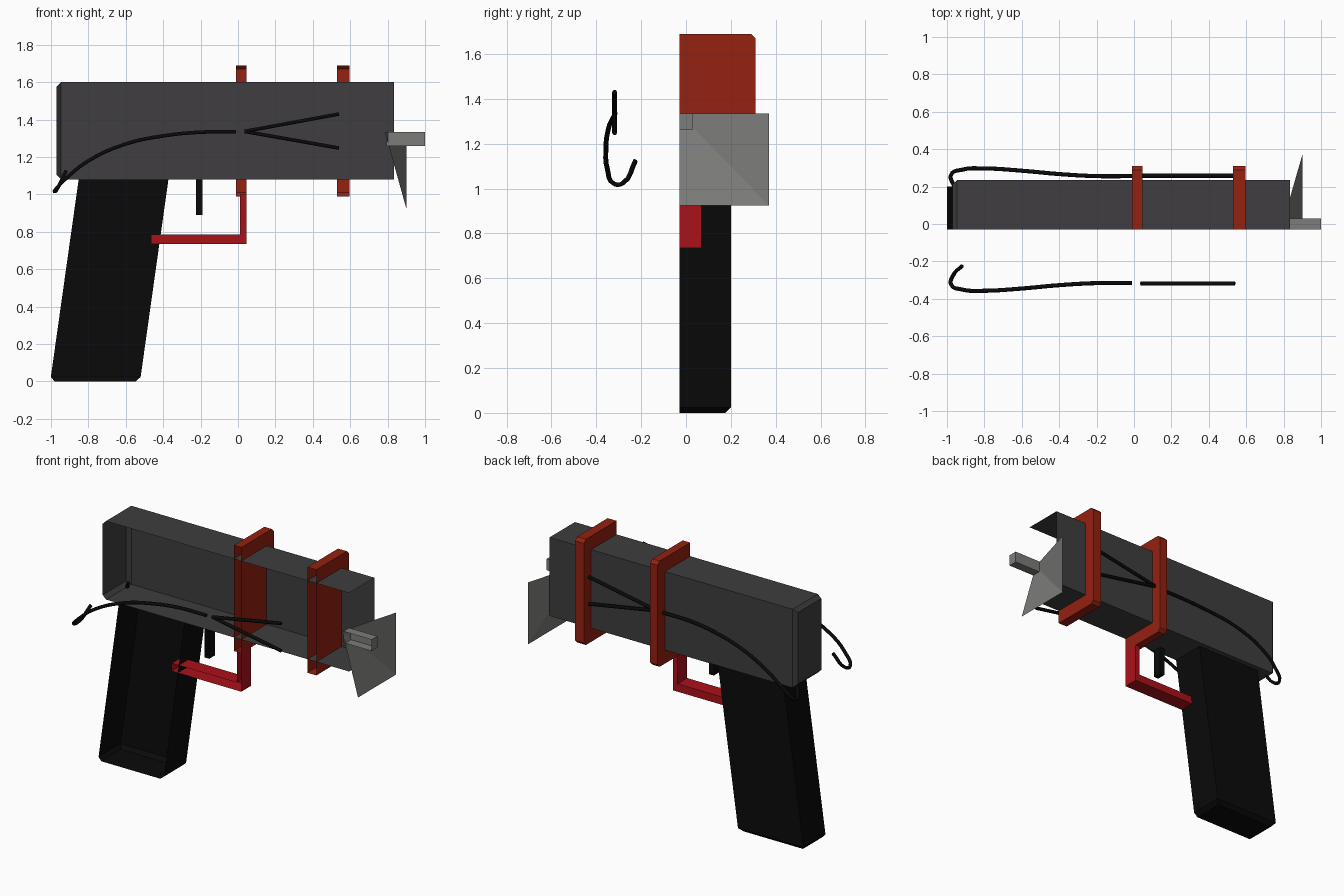
import bpy, bmesh
from mathutils import Vector

if "Cube" in bpy.data.objects:
    bpy.data.objects.remove(bpy.data.objects["Cube"])

Y0 = -0.03  # open cut plane: the solid parts are half shells


def material(name, r, g, b):
    m = bpy.data.materials.new(name)
    m.diffuse_color = (r, g, b, 1)
    m.use_nodes = True
    m.node_tree.nodes["Principled BSDF"].inputs["Base Color"].default_value = m.diffuse_color
    return m


DARK = material("dark_grey", 0.05, 0.048, 0.05)
BLACK = material("black", 0.003, 0.003, 0.003)
RED = material("strap_red", 0.3, 0.015, 0.005)
CRIMSON = material("guard_red", 0.4, 0.006, 0.01)
STEEL = material("steel", 0.2, 0.2, 0.195)


def finish(name, bm, mat):
    me = bpy.data.meshes.new(name)
    bm.to_mesh(me)
    bm.free()
    me.materials.append(mat)
    ob = bpy.data.objects.new(name, me)
    bpy.context.collection.objects.link(ob)
    return ob


def shell(name, profile, y1, mat, bevel=0, pick=None, drop=None):
    """Extrude an x-z profile from Y0 to y1, chamfer picked edges, open the Y0 side."""
    bm = bmesh.new()
    face = bm.faces.new([bm.verts.new((x, Y0, z)) for x, z in profile])
    ext = bmesh.ops.extrude_face_region(bm, geom=[face], use_keep_orig=True)
    for v in ext["geom"]:
        if isinstance(v, bmesh.types.BMVert):
            v.co.y = y1
    bmesh.ops.recalc_face_normals(bm, faces=bm.faces)
    if bevel:
        edges = [e for e in bm.edges if pick(e.verts[0].co, e.verts[1].co)
                 and max(v.co.y for v in e.verts) > Y0 + 1e-4]
        bmesh.ops.bevel(bm, geom=edges, offset=bevel, segments=1, affect='EDGES')
    gone = [f for f in bm.faces if all(abs(v.co.y - Y0) < 1e-4 for v in f.verts)
            or (drop and all(drop(v.co) for v in f.verts))]
    bmesh.ops.delete(bm, geom=gone, context='FACES')
    return finish(name, bm, mat)


def rect(x0, x1, z0, z1):
    return [(x0, z0), (x1, z0), (x1, z1), (x0, z1)]


# Body: chamfered rear, open muzzle
shell("body", rect(-0.97, 0.835, 1.08, 1.6), 0.235, DARK, 0.024,
      lambda a, b: max(a.x, b.x) < -0.96, lambda c: c.x > 0.83)

# Grip: raked, chamfered base
shell("grip", [(-1.004, 0), (-0.524, 0), (-0.372, 1.08), (-0.852, 1.08)], 0.2, BLACK, 0.024,
      lambda a, b: max(a.z, b.z) < 0.01, lambda c: c.z > 1.07)

# Two straps around the body
for i, (x0, x1) in enumerate([(-0.01, 0.045), (0.53, 0.595)]):
    shell(f"strap_{i + 1}", rect(x0, x1, 0.99, 1.69), 0.31, RED, 0.02,
          lambda a, b: min(a.y, b.y) > 0.3 and abs(a.z - b.z) < 1e-4)

# Trigger and its guard
shell("trigger", rect(-0.225, -0.19, 0.89, 1.08), 0.03, BLACK)
shell("trigger_guard", [(-0.465, 0.735), (0.045, 0.735), (0.045, 1.0), (0.012, 1.0),
                        (0.012, 0.787), (-0.465, 0.787)], 0.07, CRIMSON)

# Muzzle bar and flared muzzle plate
shell("muzzle_bar", rect(0.793, 1.0, 1.26, 1.335), 0.03, STEEL)
bm = bmesh.new()
a, b, c, d = [bm.verts.new(p) for p in [(0.785, Y0, 1.335), (0.9, 0.37, 1.335),
                                        (0.9, 0.37, 0.925), (0.9, Y0, 0.925)]]
bm.faces.new((a, c, b))
bm.faces.new((a, d, c))
finish("muzzle_plate", bm, STEEL)


# Wires, the same on both sides of the cut plane
def wire(name, pts, smooth):
    cu = bpy.data.curves.new(name, 'CURVE')
    cu.dimensions = '3D'
    cu.bevel_depth = 0.011
    cu.bevel_resolution = 1
    cu.use_fill_caps = True
    cu.resolution_u = 4
    cu.materials.append(BLACK)
    if smooth:
        sp = cu.splines.new('BEZIER')
        sp.bezier_points.add(len(pts) - 1)
        for p, co in zip(sp.bezier_points, pts):
            p.co = co
            p.handle_left_type = p.handle_right_type = 'AUTO'
    else:
        sp = cu.splines.new('POLY')
        sp.points.add(len(pts) - 1)
        for p, co in zip(sp.points, pts):
            p.co = (*co, 1)
    bpy.context.collection.objects.link(bpy.data.objects.new(name, cu))


ARC = [(-0.01, -0.316, 1.335), (-0.2, -0.316, 1.333), (-0.4, -0.327, 1.313),
       (-0.6, -0.345, 1.27), (-0.8, -0.357, 1.18), (-0.92, -0.35, 1.085),
       (-0.98, -0.318, 1.02), (-0.97, -0.28, 1.025), (-0.92, -0.225, 1.125)]
PRONGS = [(0.54, -0.318, 1.43), (0.54, -0.318, 1.248)]
for side, flip in (("front", False), ("back", True)):
    def place(p):
        return Vector((p[0], 2 * Y0 - p[1] if flip else p[1], p[2]))
    wire(f"{side}_wire", [place(p) for p in ARC], True)
    for i, tip in enumerate(PRONGS):
        wire(f"{side}_prong_{i + 1}", [place((0.035, -0.318, 1.337)), place(tip)], False)
